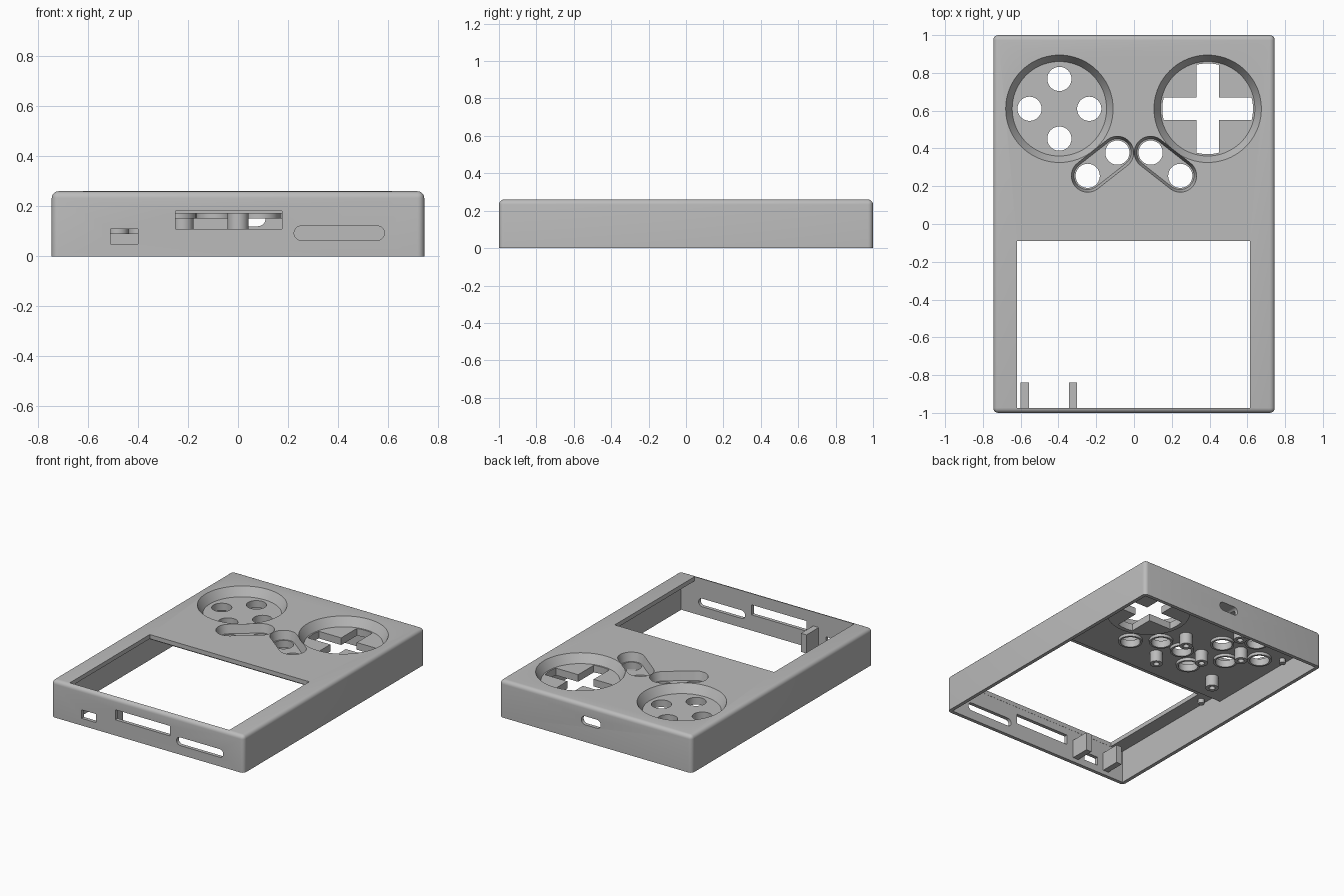
import bpy, bmesh, math
from mathutils import Vector

if "Cube" in bpy.data.objects:
    bpy.data.objects.remove(bpy.data.objects["Cube"], do_unlink=True)

grey = bpy.data.materials.new("light_grey_plastic")
grey.use_nodes = True
grey.diffuse_color = (0.5, 0.5, 0.5, 1)
grey.node_tree.nodes["Principled BSDF"].inputs["Base Color"].default_value = (0.5, 0.5, 0.5, 1)


def make(name, bm):
    bmesh.ops.recalc_face_normals(bm, faces=bm.faces)
    mesh = bpy.data.meshes.new(name)
    bm.to_mesh(mesh)
    bm.free()
    mesh.materials.append(grey)
    ob = bpy.data.objects.new(name, mesh)
    bpy.context.collection.objects.link(ob)
    return ob


def loft(name, low, z0, z1, high=None):
    """Solid between two outlines with equal point counts."""
    bm = bmesh.new()
    a = [bm.verts.new((x, y, z0)) for x, y in low]
    b = [bm.verts.new((x, y, z1)) for x, y in (high or low)]
    bm.faces.new(a)
    bm.faces.new(b)
    for i in range(len(a)):
        j = (i + 1) % len(a)
        bm.faces.new((a[i], a[j], b[j], b[i]))
    return make(name, bm)


def circle(c, r, n=48):
    return [(c[0] + r * math.cos(math.tau * i / n), c[1] + r * math.sin(math.tau * i / n)) for i in range(n)]


def rect(x0, x1, y0, y1):
    return [(x0, y0), (x1, y0), (x1, y1), (x0, y1)]


def capsule(p, q, r, n=16):
    p, q = Vector(p), Vector(q)
    start = math.atan2(q.y - p.y, q.x - p.x) - math.pi / 2
    pts = []
    for c, base in ((q, start), (p, start + math.pi)):
        for i in range(n + 1):
            t = base + math.pi * i / n
            pts.append((c.x + r * math.cos(t), c.y + r * math.sin(t)))
    return pts


def upright(name, outline, y0, y1):
    """Outline in x and z, extruded along y."""
    ob = loft(name, outline, y0, y1)
    for v in ob.data.vertices:
        x, z, y = v.co
        v.co = (x, y, z)
    ob.data.flip_normals()
    return ob


def boolean(target, tool, operation="DIFFERENCE"):
    mod = target.modifiers.new("bool", "BOOLEAN")
    mod.operation, mod.solver, mod.object = operation, "EXACT", tool
    bpy.context.view_layer.objects.active = target
    bpy.ops.object.modifier_apply(modifier=mod.name)
    bpy.data.objects.remove(tool, do_unlink=True)


TOP, SLAB = 0.26, 0.17
FLOOR = 0.2
BUTTONS, CROSS = (-0.395, 0.61), (0.39, 0.61)

# Outer body with rounded sides and top rim
bm = bmesh.new()
bmesh.ops.create_cube(bm, size=1)
for v in bm.verts:
    v.co = (v.co.x * 1.49, v.co.y * 2, (v.co.z + 0.5) * TOP)
edges = [e for e in bm.edges if max(v.co.z for v in e.verts) > 0.1]
bmesh.ops.bevel(bm, geom=edges, offset=0.027, segments=5, profile=0.5, affect="EDGES")
shell = make("case_shell", bm)

# Hollow underside: thin around the screen, thicker behind the controls
boolean(shell, loft("screen_cavity", rect(-0.72, 0.72, -0.975, 0.01), -0.1, 0.23))
boolean(shell, loft("control_cavity", rect(-0.72, 0.72, -0.05, 0.975), -0.1, SLAB))
boolean(shell, loft("screen_window", rect(-0.62, 0.615, -0.974, -0.09), 0.1, 0.4))

# Disc behind the cross-shaped opening
boolean(shell, loft("cross_boss", circle(CROSS, 0.27, 64), 0.15, SLAB + 0.01), "UNION")

# Conical round wells
for c in (BUTTONS, CROSS):
    boolean(shell, loft("well", circle(c, 0.25, 72), FLOOR, TOP + 0.001, circle(c, 0.285, 72)))

# Slanted pill wells
pills = []
for s in (-1, 1):
    p, q = (s * 0.088, 0.378), (s * 0.245, 0.255)
    pills += [p, q]
    boolean(shell, loft("pill_well", capsule(p, q, 0.073), FLOOR, TOP + 0.001, capsule(p, q, 0.087)))

# Button holes with collars beneath
offsets = ((0, 0.158), (-0.158, 0), (0.158, 0), (0, -0.158))
holes = [(BUTTONS[0] + dx, BUTTONS[1] + dy) for dx, dy in offsets] + pills
for c in holes:
    boolean(shell, loft("collar", circle(c, 0.078), 0.15, SLAB + 0.01), "UNION")
for c in holes:
    boolean(shell, loft("button_hole", circle(c, 0.064), 0.05, 0.4))

# Cross opening with arms ending on an arc
arc = [math.radians(-14.5 + 29 * i / 8) for i in range(9)]
cross = []
for k in range(4):
    turn = k * math.pi / 2
    cross += [(CROSS[0] + 0.24 * math.cos(turn + t), CROSS[1] + 0.24 * math.sin(turn + t)) for t in arc]
    d = turn + math.pi / 4
    cross.append((CROSS[0] + 0.085 * math.cos(d), CROSS[1] + 0.085 * math.sin(d)))
boolean(shell, loft("cross_hole", cross, 0.05, 0.4))

# Ports in the front wall and the back wall
for outline, y0, y1 in (
    (rect(-0.51, -0.4, 0.05, 0.11), -1.1, -0.9),
    (rect(-0.25, 0.175, 0.11, 0.18), -1.1, -0.9),
    (capsule((0.253, 0.0925), (0.557, 0.0925), 0.0285), -1.1, -0.9),
    (capsule((-0.01, 0.15), (0.08, 0.15), 0.03), 0.9, 1.1),
):
    boolean(shell, upright("port", outline, y0, y1))

# Hollow screw posts under the control panel
posts = [(0, 0.526), (0, 0.225), (-0.22, 0.42), (-0.22, 0.81), BUTTONS, (-0.48, 0.217)]
for i, c in enumerate(posts):
    post = loft(f"screw_post_{i + 1}", circle(c, 0.042, 32), 0.09, SLAB + 0.01)
    boolean(post, loft("bore", circle(c, 0.02, 24), 0, 0.16))

# Short pegs near the side walls
for s in (-1, 1):
    for y, z in ((0.69, SLAB), (-0.13, 0.23)):
        loft("locating_peg", circle((s * 0.68, y), 0.02, 24), z - 0.03, z + 0.01)

# Tabs beside the small port
for name, x0, x1 in (("right_port_tab", -0.6, -0.557), ("left_port_tab", -0.345, -0.302)):
    loft(name, rect(x0, x1, -0.98, -0.84), 0.03, 0.16)

# Smooth curved walls, keep crisp edges
bpy.ops.object.select_all(action="DESELECT")
for ob in bpy.context.scene.objects:
    if ob.type == "MESH":
        ob.select_set(True)
bpy.context.view_layer.objects.active = shell
bpy.ops.object.shade_smooth_by_angle(angle=math.radians(30))
